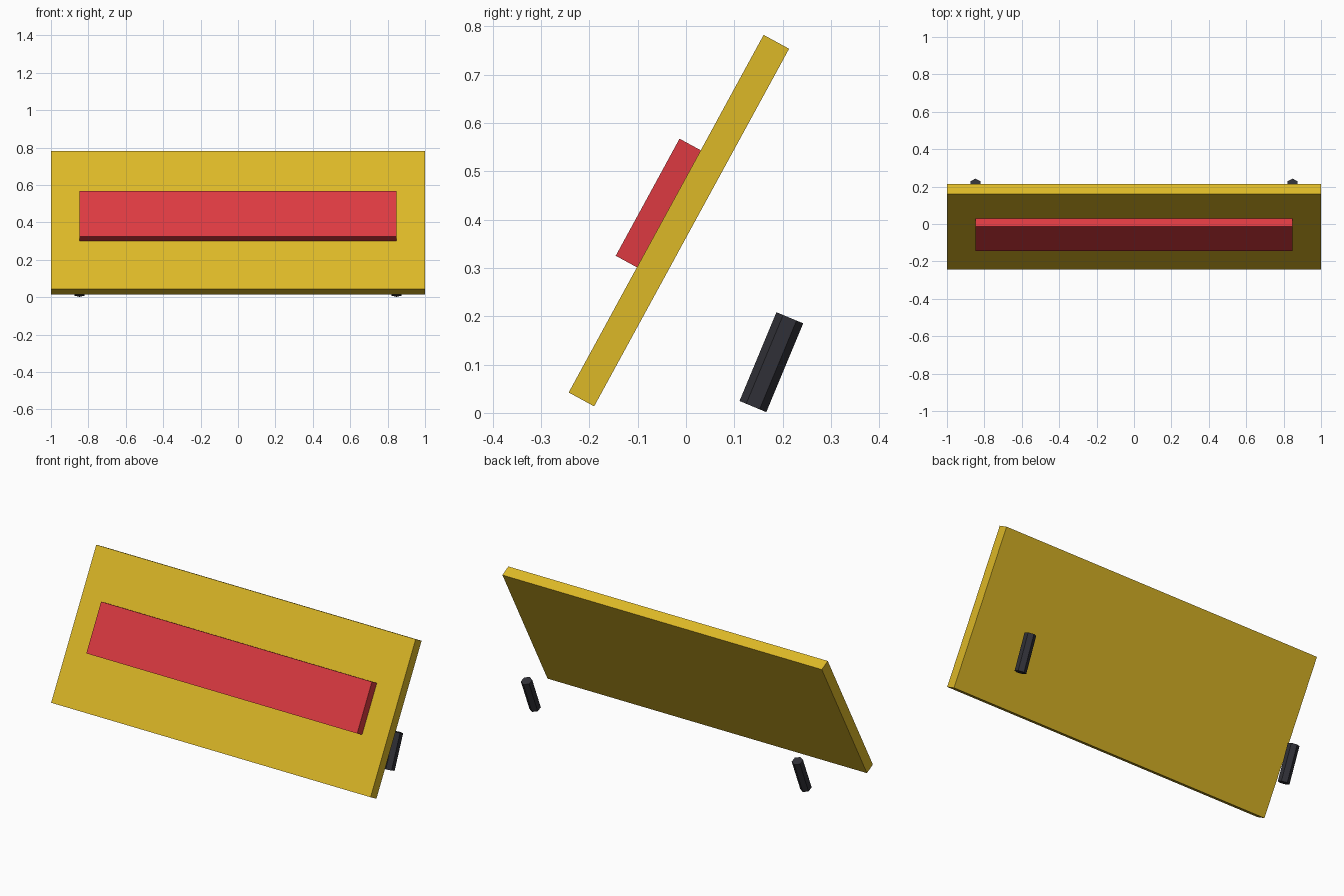
import bpy
from math import radians
from mathutils import Matrix, Vector

default = bpy.data.objects.get("Cube")
if default:
    bpy.data.objects.remove(default, do_unlink=True)


def material(name, colour):
    mat = bpy.data.materials.new(name)
    mat.use_nodes = True
    mat.diffuse_color = colour
    mat.node_tree.nodes["Principled BSDF"].inputs["Base Color"].default_value = colour
    return mat


yellow = material("yellow", (0.72, 0.48, 0.02, 1))
red = material("red", (0.72, 0.042, 0.052, 1))
charcoal = material("charcoal", (0.03, 0.03, 0.038, 1))


def finish(name, mat):
    obj = bpy.context.object
    obj.name = name
    obj.data.materials.append(mat)
    return obj


def slab(name, size, centre, tilt, mat):
    bpy.ops.mesh.primitive_cube_add(size=1, location=centre, rotation=(tilt, 0, 0))
    obj = finish(name, mat)
    obj.scale = size
    return obj


# Leaning board
lean = -radians(28.6)
board_centre = Vector((0, -0.0147, 0.398))
slab("board", (2, 0.06, 0.843), board_centre, lean, yellow)

# Raised panel, seated slightly into the board's front
offset = Matrix.Rotation(lean, 3, "X") @ Vector((0, -0.05, 0.0115))
slab("front_panel", (1.696, 0.06, 0.276), board_centre + offset, lean, red)

# Pair of six-sided feet behind the board
for side, x in (("left", 0.848), ("right", -0.848)):
    bpy.ops.mesh.primitive_cylinder_add(
        vertices=6, radius=0.03, depth=0.199,
        location=(x, 0.1767, 0.105), rotation=(-radians(22.6), 0, 0))
    finish(side + "_foot", charcoal)
